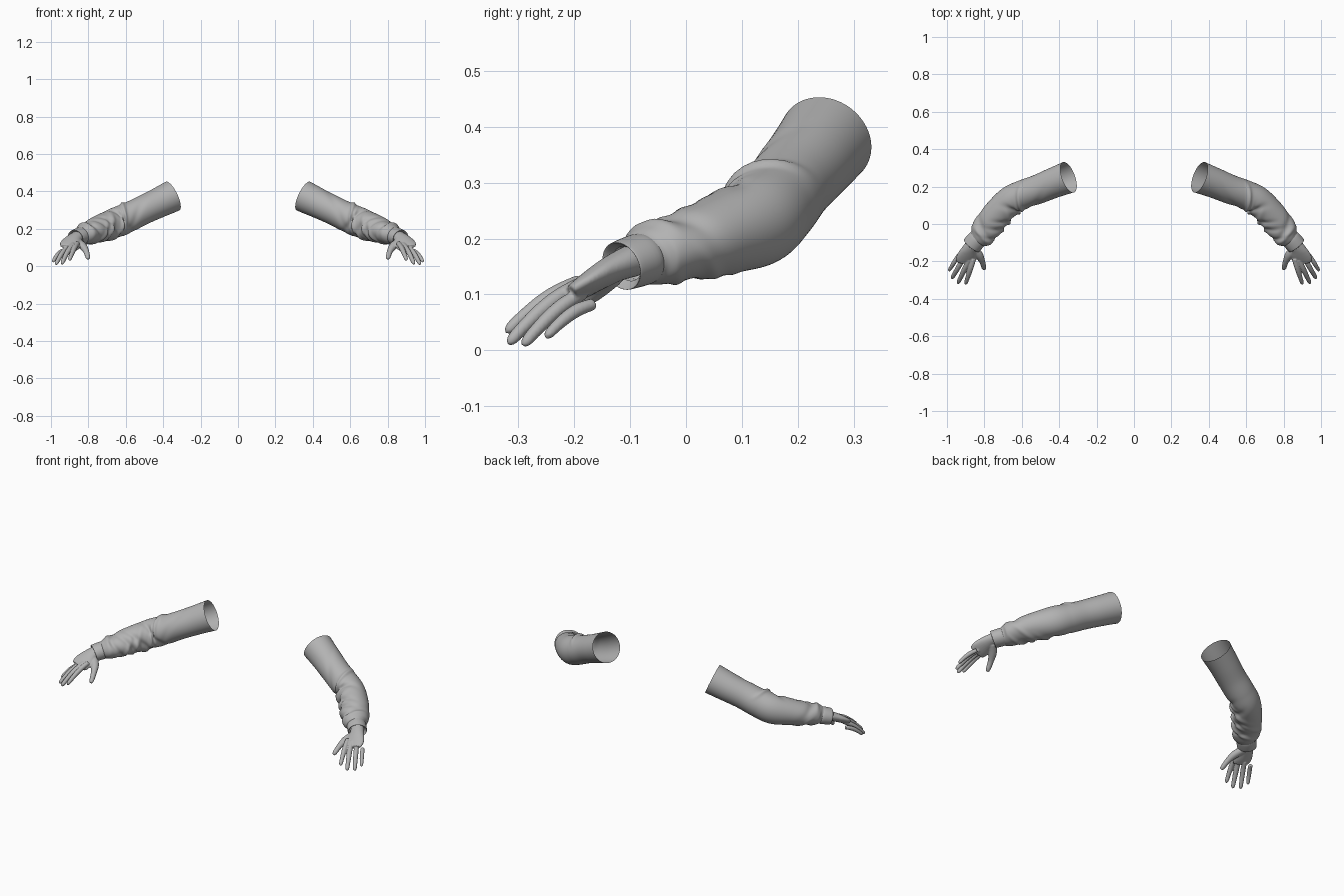
import bpy, bmesh, math
from mathutils import Vector, Matrix

cube = bpy.data.objects.get("Cube")
if cube:
    bpy.data.objects.remove(cube, do_unlink=True)

grey = bpy.data.materials.new("plain grey")
grey.use_nodes = True
grey.diffuse_color = (0.45, 0.45, 0.45, 1)
bsdf = grey.node_tree.nodes["Principled BSDF"]
bsdf.inputs["Base Color"].default_value = (0.45, 0.45, 0.45, 1)
bsdf.inputs["Roughness"].default_value = 0.6

# Stations along each part: x, y, z, half width, half height
SLEEVE = [(.35, .25, .375, .086, .085), (.43, .22, .337, .081, .08),
          (.51, .187, .299, .078, .077), (.59, .158, .26, .078, .079),
          (.66, .125, .23, .078, .081), (.73, .055, .206, .078, .071),
          (.778, -.008, .188, .078, .062), (.815, -.058, .172, .069, .056),
          (.836, -.078, .164, .051, .046)]
CUFF = [(.828, -.068, .168, .046, .042), (.838, -.08, .163, .052, .047),
        (.866, -.112, .152, .052, .045), (.868, -.114, .151, .048, .042),
        (.86, -.105, .155, .038, .032)]
PALM = [(.85, -.09, .163, .036, .03), (.874, -.125, .149, .038, .026),
        (.887, -.155, .132, .049, .023), (.898, -.185, .113, .055, .019),
        (.905, -.208, .099, .048, .014)]
# Knuckle, tip, radius
FINGERS = [((.862, -.206, .117), (.9, -.318, .036), .0135),
           ((.89, -.208, .109), (.94, -.314, .016), .014),
           ((.919, -.197, .096), (.972, -.288, .013), .0135),
           ((.944, -.176, .08), (.988, -.248, .026), .012)]
THUMB = [(.862, -.13, .135, .022, .02), (.83, -.165, .108, .023, .02),
         (.812, -.2, .08, .016, .015), (.803, -.232, .05, .013, .012),
         (.801, -.243, .04, .008, .008)]

# Cloth folds: station, slant, width, height, facing angle
FOLDS = [(3.25, .35, .13, .013, 2.3), (3.75, -.4, .2, -.012, 2.9),
         (4.2, .5, .18, .012, 3.5), (4.65, -.5, .18, -.011, 3.2),
         (5.05, .4, .18, .011, 3.4), (5.5, -.4, .2, -.010, 3.0),
         (6.0, .5, .2, .009, 3.9), (6.45, -.3, .2, -.008, 3.1),
         (6.9, .2, .25, .008, 2.0), (5.3, .6, .2, .006, 4.8),
         (6.3, .5, .3, -.007, 1.3), (2.6, .9, .3, -.004, 3.0)]


def fold(t, a):
    total = 0
    for at, slant, width, height, facing in FOLDS:
        d = (a - facing + math.pi) % math.tau - math.pi
        reach = max(0, math.cos(d * .8)) ** 1.5 if abs(d) < 1.9 else 0
        total += height * reach * math.exp(-((t - at - slant * d) / width) ** 2)
    return total


def sample(stations, t):
    """Smooth curve through the stations."""
    last = len(stations) - 1
    i = min(int(t), last - 1)
    u = t - i
    p = [stations[max(0, min(last, k))] for k in range(i - 1, i + 3)]
    return [b + .5 * u * (c - a + u * (2 * a - 5 * b + 4 * c - d + u * (3 * (b - c) + d - a)))
            for a, b, c, d in zip(*p)]


def loft(bm, stations, steps, sides, closed, roll=0, relief=None, axis=None):
    rings = []
    count = (len(stations) - 1) * steps
    for k in range(count + 1):
        t = k / steps
        s = sample(stations, t)
        ahead = sample(stations, min(t + .1, len(stations) - 1))
        behind = sample(stations, max(t - .1, 0))
        tangent = axis or (Vector(ahead[:3]) - Vector(behind[:3])).normalized()
        side = Vector((0, 0, 1)).cross(tangent).normalized()
        up = tangent.cross(side)
        turn = Matrix.Rotation(roll, 3, tangent)
        side, up = turn @ side, turn @ up
        ring = []
        for j in range(sides):
            a = math.tau * j / sides
            extra = relief(t, a) if relief else 0
            ring.append(bm.verts.new(Vector(s[:3]) + side * math.cos(a) * (s[3] + extra)
                                     + up * math.sin(a) * (s[4] + extra)))
        rings.append(ring)
    for r, q in zip(rings, rings[1:]):
        for j in range(sides):
            n = (j + 1) % sides
            bm.faces.new((r[j], r[n], q[n], q[j]))
    if closed:
        bm.faces.new(rings[0][::-1])
        bm.faces.new(rings[-1])


def finger_stations(base, tip, r):
    """Tapered finger, slightly arched, with a rounded end."""
    a, b = Vector(base), Vector(tip)
    result = []
    for f, k in ((-.15, .9), (.2, 1), (.5, .98), (.8, .86), (.94, .78), (1.0, .6), (1.04, .25)):
        p = a.lerp(b, f) + Vector((0, 0, .03 * f * (1 - f)))
        result.append((*p, r * k, r * k))
    return result


def finish(bm, name, flip):
    if flip:
        bmesh.ops.scale(bm, vec=(-1, 1, 1), verts=bm.verts)
        bmesh.ops.reverse_faces(bm, faces=bm.faces)
    for f in bm.faces:
        f.smooth = True
    mesh = bpy.data.meshes.new(name)
    bm.to_mesh(mesh)
    bm.free()
    mesh.materials.append(grey)
    obj = bpy.data.objects.new(name, mesh)
    bpy.context.collection.objects.link(obj)
    return obj


for label, flip in (("left", False), ("right", True)):
    # Open, wrinkled sleeve
    bm = bmesh.new()
    loft(bm, SLEEVE, 12, 64, False, relief=fold)
    finish(bm, label + "_sleeve", flip)

    # Cuff with its hem turned inward
    bm = bmesh.new()
    loft(bm, CUFF, 4, 48, False, axis=Vector((.6, -.72, -.28)).normalized())
    finish(bm, label + "_cuff", flip)

    # Hand: palm, fingers and thumb fused into one skin
    bm = bmesh.new()
    loft(bm, PALM, 4, 24, True, roll=.28)
    for base, tip, radius in FINGERS:
        loft(bm, finger_stations(base, tip, radius), 3, 16, True)
    loft(bm, THUMB, 4, 16, True)
    hand = finish(bm, label + "_hand", flip)
    fuse = hand.modifiers.new("fuse", 'REMESH')
    fuse.mode = 'VOXEL'
    fuse.voxel_size = .0035
    fuse.use_smooth_shade = True
    soften = hand.modifiers.new("soften", 'SMOOTH')
    soften.factor = .5
    soften.iterations = 4
